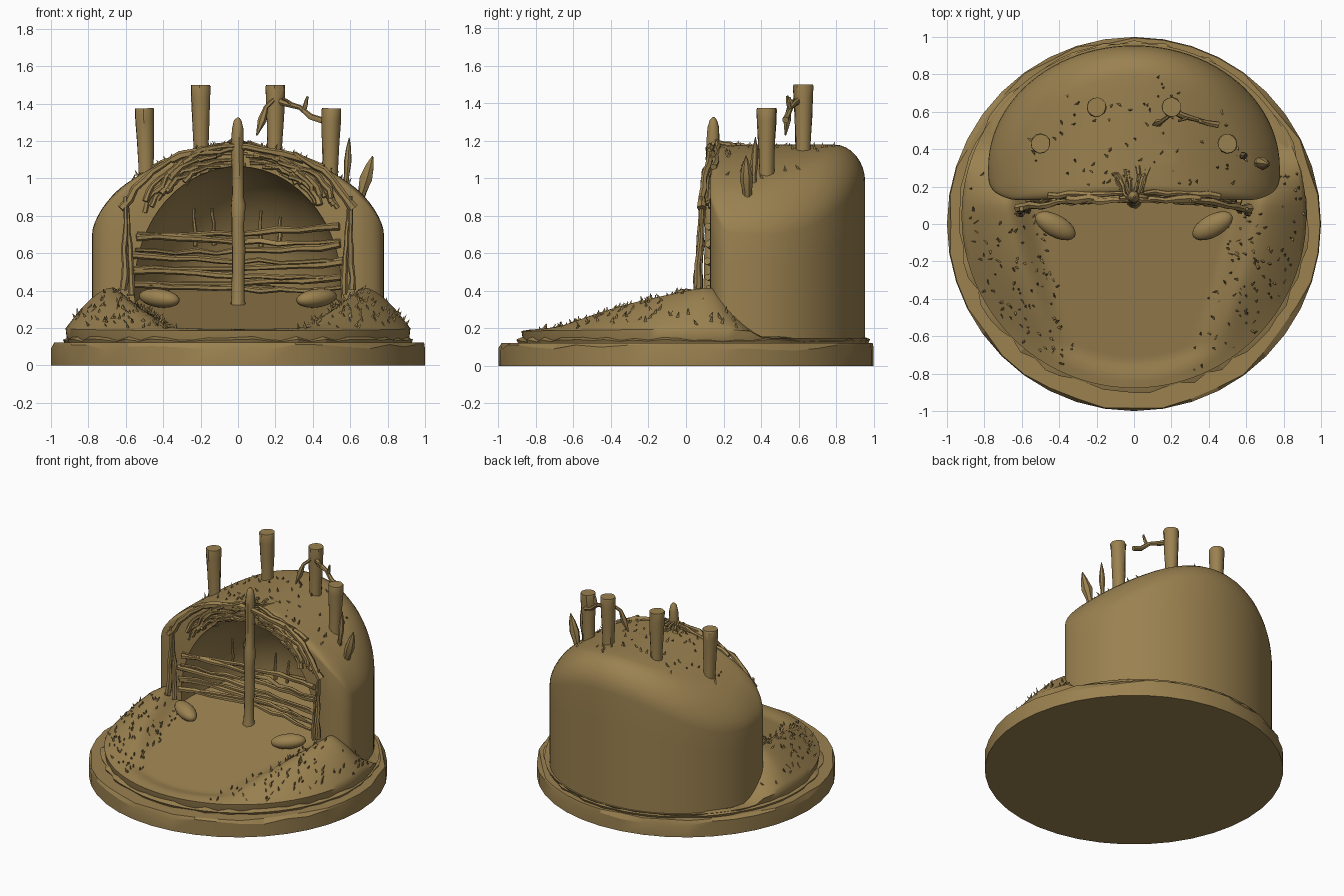
import bpy, bmesh, math, random
from math import sin, cos, pi, hypot
from mathutils import Vector, Matrix

random.seed(4)
if "Cube" in bpy.data.objects:
    bpy.data.objects.remove(bpy.data.objects["Cube"], do_unlink=True)

clay = bpy.data.materials.new("clay brown")
clay.use_nodes = True
colour = (0.325, 0.22, 0.08, 1)
clay.diffuse_color = colour
clay.node_tree.nodes["Principled BSDF"].inputs["Base Color"].default_value = colour
parts = []


def jit(a):
    return random.uniform(-a, a)


def smooth(t):
    t = max(0, min(1, t))
    return t * t * (3 - 2 * t)


def finish(name, bm, angle=40):
    bmesh.ops.recalc_face_normals(bm, faces=bm.faces)
    me = bpy.data.meshes.new(name)
    bm.to_mesh(me)
    bm.free()
    me.materials.append(clay)
    ob = bpy.data.objects.new(name, me)
    bpy.context.scene.collection.objects.link(ob)
    parts.append((ob, angle))
    return ob


def loft(bm, rings):
    """Skin closed rings of points and cap both ends."""
    loops = [[bm.verts.new(p) for p in r] for r in rings]
    n = len(loops[0])
    for a, b in zip(loops, loops[1:]):
        for i in range(n):
            bm.faces.new((a[i], a[(i + 1) % n], b[(i + 1) % n], b[i]))
    bm.faces.new(loops[0][::-1])
    bm.faces.new(loops[-1])


def tube(bm, pts, radii, sides=6, rough=0.0):
    """Tapered round limb along a path."""
    pts = [Vector(p) for p in pts]
    rings = []
    for i, p in enumerate(pts):
        d = (pts[min(i + 1, len(pts) - 1)] - pts[max(i - 1, 0)]).normalized()
        u = d.cross(Vector((0.1, 1, 0.05))).normalized()
        v = d.cross(u)
        rings.append([p + (u * cos(2 * pi * k / sides) + v * sin(2 * pi * k / sides))
                      * radii[i] * (1 + jit(rough)) for k in range(sides)])
    loft(bm, rings)


def twig(bm, a, b, r, steps=6, wob=0.012, bow=(0, 0, 0)):
    """Crooked thin stick, optionally bowed in the middle."""
    a, b, bow = Vector(a), Vector(b), Vector(bow)
    pts = [a.lerp(b, i / steps) + bow * sin(pi * i / steps)
           + Vector((jit(wob), jit(wob), jit(wob))) for i in range(steps + 1)]
    tube(bm, pts, [r * (1.1 - 0.5 * i / steps + jit(0.15)) for i in range(steps + 1)], 6, 0.15)


# Stone base disc with a chipped rim
bm = bmesh.new()
N = 40
ang = [2 * pi * i / N for i in range(N)]
mid = [random.uniform(0.08, 0.115) for _ in ang]
top = [0.995 - (random.random() < 0.35) * random.uniform(0.01, 0.03) for _ in ang]
loft(bm, [[(cos(t), sin(t), 0) for t in ang],
          [(cos(t), sin(t), z) for t, z in zip(ang, mid)],
          [(r * cos(t), r * sin(t), 0.122) for t, r in zip(ang, top)]])
finish("base_disc", bm, 20)

# Ragged skirt between the base and the mound
CY, R = 0.045, 0.92
bm = bmesh.new()
M = 72
edge = [(2 * pi * i / M, jit(0.014)) for i in range(M)]
loft(bm, [[((R + k + e) * cos(t), CY * 0.8 + (R + k + e) * sin(t), z + e * 0.5) for t, e in edge]
          for k, z in ((0.0, 0.11), (0.012, 0.135), (-0.03, 0.152))])
finish("mound_skirt", bm, 25)


# Earth mound with a sunken path running into the hollow
def ground(x, y):
    depth = R - hypot(x, y - CY)
    crest = 0.21 + max(0, y + 0.85) * 0.225
    crest = 0.15 + (crest - 0.15) * (1 - smooth((y - 0.1) / 0.32))
    low = min(crest, 0.185)
    rim = low + (crest - low) * math.sqrt(smooth(depth / 0.28 + 0.04))
    floor = 0.175 + 0.155 * (y + 0.8) / 0.93
    if y > 0.1:
        w = smooth((hypot(x / 0.56, (y - 0.1) / 0.67) - 0.96) / 0.27)
    else:
        half = 0.42 + 0.26 * (y + 0.6) if y > -0.6 else 0.42 - 4 * (y + 0.6) ** 2
        w = smooth((abs(x) - half + 0.08) / 0.17)
    w = max(w, 1 - smooth((depth - 0.03) / 0.12))
    return floor * (1 - w) + rim * w


bm = bmesh.new()
SEG, RINGS = 96, 44
circle = [2 * pi * i / SEG for i in range(SEG)]


def mound_ring(r, height=ground):
    pts = [(r * cos(t), CY + r * sin(t)) for t in circle]
    return [(x, y, height(x, y)) for x, y in pts]


loft(bm, [mound_ring(R - 0.015, lambda x, y: 0.11), mound_ring(R - 0.005, lambda x, y: 0.14)]
     + [mound_ring(R * (1 - i / RINGS) + 0.002) for i in range(RINGS + 1)])
finish("earth_mound", bm, 50)


# Domed hut: upright walls under an arched, round-edged roof
def outline(t):
    c, s = cos(t), sin(t)
    if s >= 0:
        return 0.78 * c, 0.3 + 0.655 * s
    x = 0.78 * math.copysign(abs(c) ** 0.5, c)
    return x, 0.3 - 0.2 * abs(s) ** 0.5 + 0.05 * max(0, 1 - (x / 0.65) ** 2)


def roof(x):
    return 1.18 - 0.58 * x * x


def hut_ring(inset, drop):
    """Roof ring, with a softer shoulder at the back than at the sides and front."""
    pts = []
    for t in circle:
        x, y = outline(t)
        back = smooth((y - 0.3) / 0.45)
        d = drop * (0.2 + 0.8 * smooth((y - 0.09) / 0.15)) * (0.62 + 0.38 * back)
        scale = 1 - inset * (0.75 + 0.25 * back)
        x, y = x * scale, 0.4 + (y - 0.4) * scale
        pts.append((x, y, roof(x) - d))
    return pts


bm = bmesh.new()
foot = [(*outline(t), 0.1) for t in circle]
rings = [foot]
for k in (0.25, 0.5, 0.75):
    rings.append([(p[0], p[1], p[2] + (q[2] - p[2]) * k) for p, q in zip(foot, hut_ring(0, 0.2))])
for i in range(9):
    a = pi / 2 * i / 8
    rings.append(hut_ring(0.3 * (1 - cos(a)), 0.2 * (1 - sin(a))))
rings += [hut_ring(s, 0) for s in (0.42, 0.55, 0.68, 0.8, 0.9, 0.98)]
loft(bm, rings)
hut = finish("hut_shell", bm, 45)

# Hollow the arched cave out of the hut
bm = bmesh.new()
bmesh.ops.create_uvsphere(bm, u_segments=64, v_segments=40, radius=1,
                          matrix=Matrix.Translation((0, 0.1, 0.41)) @ Matrix.Diagonal((0.555, 0.66, 0.655, 1)))
cutter = finish("cave_cutter", bm)
cutter.hide_render = True
mod = hut.modifiers.new("cave", "BOOLEAN")
mod.operation, mod.object, mod.solver = "DIFFERENCE", cutter, "EXACT"
bpy.context.view_layer.update()
carved = bpy.data.meshes.new_from_object(hut.evaluated_get(bpy.context.evaluated_depsgraph_get()))
hut.modifiers.clear()
hut.data = carved
parts.pop()
bpy.data.objects.remove(cutter, do_unlink=True)

# Roof logs
for n, (x, y, z) in enumerate([(-0.5, 0.43, 1.375), (-0.2, 0.625, 1.5), (0.2, 0.625, 1.5), (0.5, 0.43, 1.375)]):
    bm = bmesh.new()
    base = z - 0.45
    tube(bm, [(x - x * 0.02 * (1 - k), y, base + (z - base) * k) for k in (0, 0.3, 0.6, 0.85, 0.98, 1)],
         [0.045, 0.041, 0.046, 0.051, 0.053, 0.05], 12, 0.05)
    finish(f"roof_log_{n + 1}", bm, 35)

# Centre post with a rounded tip
bm = bmesh.new()
tube(bm, [(jit(0.003), 0.12 + 0.02 * z, z) for z in (0.31, 0.36, 0.5, 0.62, 0.75, 0.86, 0.9, 1.05, 1.2, 1.27, 1.31, 1.325)],
     [0.045, 0.036, 0.034, 0.036, 0.034, 0.041, 0.033, 0.032, 0.035, 0.031, 0.02, 0.006], 10, 0.05)
finish("centre_post", bm)

# Bundled sticks around the arch, with side posts
bm = bmesh.new()
for s in (-1, 1):
    for i in range(22):
        a0 = random.uniform(0.6, 1.25)
        a1 = min(a0 + random.uniform(0.3, 0.5), 1.66)
        k = random.uniform(0.99, 1.15)
        y = random.uniform(0.075, 0.105)
        ends = [(s * 0.57 * k * cos(a), y + 0.05 * sin(a), 0.42 + 0.655 * k * sin(a)) for a in (a0, a1)]
        twig(bm, ends[0], ends[1], random.uniform(0.012, 0.02), 6, 0.009, (s * 0.025, 0, 0.02))
    twig(bm, (s * 0.61, 0.06, 0.4), (s * 0.6, 0.085, 0.9), 0.018, 7, 0.006)
    twig(bm, (s * 0.565, 0.07, 0.38), (s * 0.59, 0.09, 0.85), 0.016, 7, 0.006)
    twig(bm, (s * 0.62, 0.08, 0.84), (s * 0.3, 0.13, 1.13), 0.022, 7, 0.008, (s * 0.02, 0, 0.03))
    twig(bm, (s * 0.36, 0.13, 1.11), (s * -0.08, 0.14, 1.18), 0.022, 7, 0.01)
    twig(bm, (s * 0.46, 0.15, 1.06), (s * 0.05, 0.17, 1.19), 0.018, 7, 0.008)
    for i in range(6):
        x = s * random.uniform(0.02, 0.12)
        twig(bm, (x, 0.27 + jit(0.04), 1.17), (x * 0.4, 0.13, 1.19 + jit(0.03)), 0.013, 4, 0.008)
finish("arch_sticks", bm)

# Woven sticks and upright twigs across the hollow
bm = bmesh.new()
for i, z in enumerate((0.42, 0.455, 0.49, 0.53, 0.57, 0.62, 0.67, 0.72)):
    w = 0.57 - 0.03 * (z > 0.6)
    s = (-1) ** i
    twig(bm, (-s * w, 0.12, z + 0.02), (s * w, 0.12, z - 0.01), 0.017, 10, 0.01, (0, 0.1 + jit(0.03), -0.015))
for x in (-0.23, -0.13, 0.12, 0.22):
    twig(bm, (x, 0.26, 0.64), (x * 1.03, 0.27, 0.82 + jit(0.05)), 0.012, 5, 0.005)
finish("woven_sticks", bm)

# Oval stones beside the entrance
for side, s in (("right", -1), ("left", 1)):
    bm = bmesh.new()
    m = (Matrix.Translation((s * 0.42, -0.01, 0.36)) @ Matrix.Rotation(s * 0.5, 4, "Z")
         @ Matrix.Rotation(-s * 0.12, 4, "Y") @ Matrix.Diagonal((0.12, 0.06, 0.05, 1)))
    bmesh.ops.create_uvsphere(bm, u_segments=20, v_segments=12, radius=1, matrix=m)
    finish(f"{side}_stone", bm)

# Bare branch on a roof log, with a hanging leaf
bm = bmesh.new()
tube(bm, [(0.2, 0.61, 1.42), (0.26, 0.58, 1.4), (0.33, 0.56, 1.38), (0.39, 0.54, 1.33), (0.45, 0.53, 1.31)],
     [0.02, 0.018, 0.014, 0.016, 0.018], 7, 0.1)
twig(bm, (0.35, 0.55, 1.37), (0.375, 0.54, 1.44), 0.012, 3, 0.003)
twig(bm, (0.3, 0.57, 1.39), (0.24, 0.55, 1.43), 0.01, 3, 0.003)
tube(bm, [(0.19, 0.58, 1.42), (0.15, 0.55, 1.38), (0.13, 0.54, 1.31), (0.1, 0.53, 1.23)],
     [0.01, 0.012, 0.024, 0.004], 6, 0.1)
finish("bare_branch", bm)

# Two pointed shoots on the roof shoulder
bm = bmesh.new()
for a, b, r in (((0.575, 0.36, 0.93), (0.595, 0.37, 1.22), 0.02), ((0.64, 0.33, 0.85), (0.72, 0.32, 1.12), 0.032)):
    a, b = Vector(a), Vector(b)
    tube(bm, [a.lerp(b, k) for k in (0, 0.3, 0.55, 0.8, 1)], [r * k for k in (0.8, 0.75, 1.1, 0.7, 0.1)], 7, 0.1)
finish("pointed_shoots", bm)

# Grass blades scattered over the mound and roof
bm = bmesh.new()


def blade(x, y, z):
    h = random.uniform(0.012, 0.03)
    tube(bm, [(x, y, z - 0.012), (x + jit(0.025), y + jit(0.025), z + h)], [0.011, 0.001], 3)


while len(bm.faces) < 5 * 210:
    x, y = jit(0.9), random.uniform(-0.85, 0.3)
    if hypot(x, y - CY) < R - 0.02 and abs(x) > 0.5 + 0.26 * y and not (y > 0.08 and abs(x) < 0.78):
        blade(x, y, ground(x, y))
for i in range(75):
    x, y = jit(0.6), random.uniform(0.2, 0.78)
    if (x / 0.62) ** 2 + ((y - 0.35) / 0.45) ** 2 < 1:
        blade(x, y, roof(x))
finish("grass_blades", bm, 30)

# Smooth shading with crisp creases
for ob, angle in parts:
    bpy.ops.object.select_all(action="DESELECT")
    ob.select_set(True)
    bpy.context.view_layer.objects.active = ob
    bpy.ops.object.shade_smooth_by_angle(angle=math.radians(angle))
